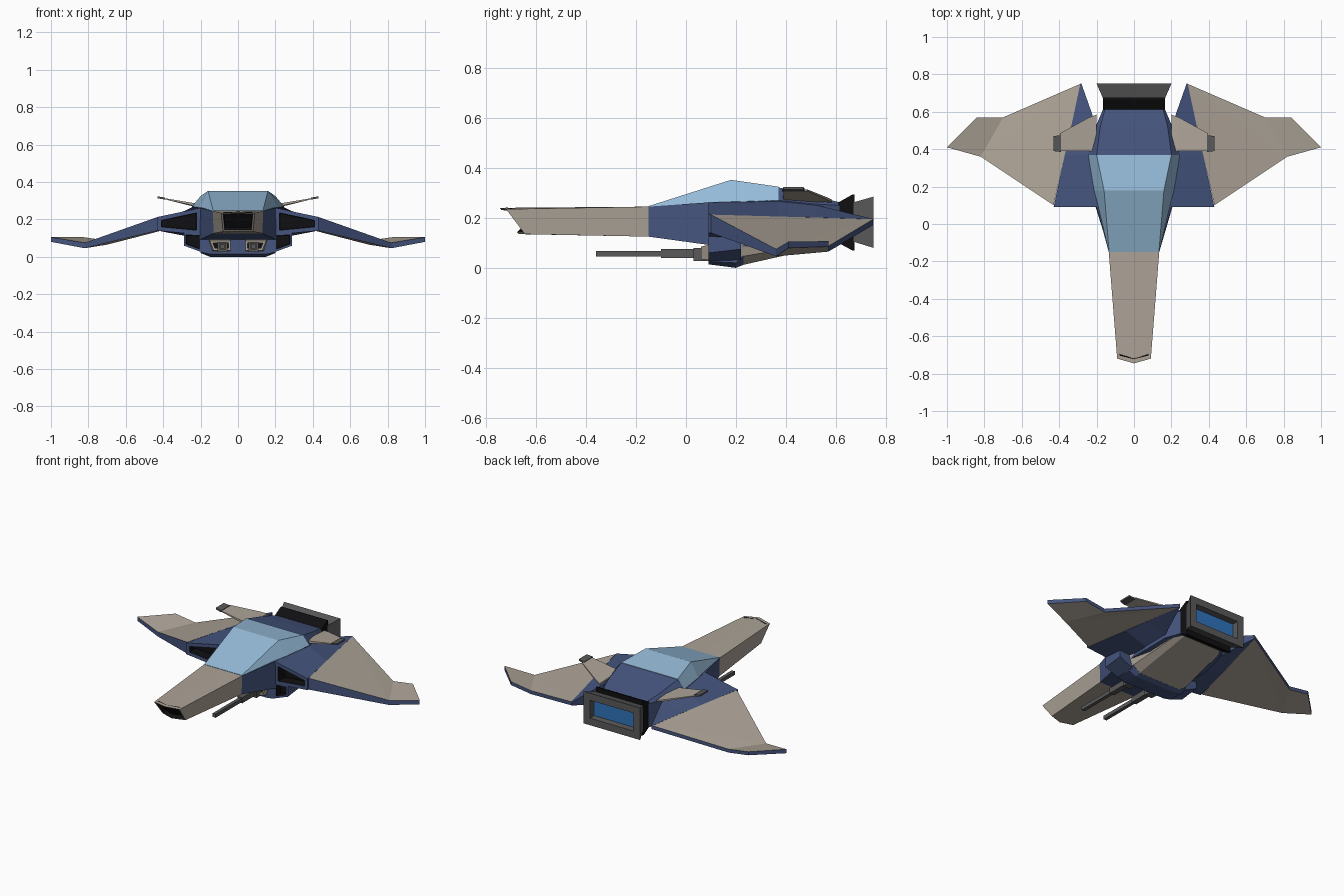
import bpy, bmesh

if "Cube" in bpy.data.objects:
    bpy.data.objects.remove(bpy.data.objects["Cube"])

COLOURS = {
    "tan": (0.42, 0.37, 0.31, 1), "blue": (0.06, 0.09, 0.21, 1),
    "glass": (0.30, 0.49, 0.68, 1), "black": (0.005, 0.005, 0.006, 1),
    "grey": (0.10, 0.10, 0.10, 1), "glow": (0.03, 0.17, 0.50, 1),
}
MATS = {}
for key, col in COLOURS.items():
    MATS[key] = bpy.data.materials.new(key)
    MATS[key].diffuse_color = col


def finish(name, bm, colours, mirror):
    me = bpy.data.meshes.new(name)
    bm.to_mesh(me)
    bm.free()
    for c in colours:
        me.materials.append(MATS[c])
    ob = bpy.data.objects.new(name, me)
    bpy.context.collection.objects.link(ob)
    if mirror:
        ob.modifiers.new("Mirror", 'MIRROR').use_mirror_merge = False
    return ob


def loft(name, rings, colour, mirror=False, recess=None, cap=0):
    """Skin closed rings; recess=(rim, depth, wall colour, floor colour) hollows one end cap."""
    bm = bmesh.new()
    vs = [[bm.verts.new(p) for p in r] for r in rings]
    n = len(rings[0])
    for a, b in zip(vs, vs[1:]):
        for i in range(n):
            j = (i + 1) % n
            bm.faces.new((a[i], a[j], b[j], b[i]))
    caps = [bm.faces.new(vs[0]), bm.faces.new(vs[-1])]
    bmesh.ops.recalc_face_normals(bm, faces=bm.faces)
    colours = [colour]
    if recess:
        rim, depth, wall, floor = recess
        colours += [wall, floor]
        f = caps[cap]
        bmesh.ops.inset_individual(bm, faces=[f], thickness=rim, use_even_offset=True)
        walls = bmesh.ops.inset_individual(bm, faces=[f], thickness=0.003, depth=-depth)
        for w in walls["faces"]:
            w.material_index = 1
        f.material_index = 2
    return finish(name, bm, colours, mirror)


def at(y, pts):
    return [(x, y, z) for x, z in pts]


def sym(y, half):
    """Full ring from the right half of a cross-section, top to bottom."""
    return at(y, half + [(-x, z) for x, z in reversed(half)])


def box(y0, y1, x0, x1, z0, z1):
    q = [(x0, z0), (x1, z0), (x1, z1), (x0, z1)]
    return [at(y0, q), at(y1, q)]


# Nose with slanted, pointed dark intake face
loft("nose", [
    [(-.09, -.72, .235), (0, -.745, .24), (.09, -.72, .235),
     (.08, -.645, .135), (0, -.67, .135), (-.08, -.645, .135)],
    at(-.15, [(-.135, .245), (0, .245), (.135, .245),
              (.13, .125), (0, .125), (-.13, .125)])],
    "tan", recess=(.01, .02, "black", "black"))

# Fuselage
loft("forward_hull", [
    sym(-.15, [(.135, .245), (.13, .125)]),
    sym(.09, [(.2, .262), (.205, .092)]),
    sym(.37, [(.245, .27), (.22, .08)])], "blue")
loft("rear_hull", [
    sym(.37, [(.2, .322), (.245, .27), (.22, .08)]),
    sym(.52, [(.18, .287), (.205, .255), (.2, .1)]),
    sym(.615, [(.155, .262), (.165, .25), (.165, .1)])], "blue")

# Canopy
loft("canopy", [
    sym(-.15, [(.133, .247), (.135, .243)]),
    sym(.18, [(.16, .352), (.215, .262)]),
    sym(.37, [(.2, .325), (.245, .27)])], "glass")

# Belly pod, its side intakes and the rising panel behind it
loft("belly_pod", [
    sym(.09, [(.2, .13), (.2, .025), (.15, .014)]),
    sym(.2, [(.2, .13), (.2, .02), (.15, 0)]),
    sym(.23, [(.2, .13), (.2, .045), (.15, .012)])], "blue")
loft("lower_intake", [
    at(.09, [(.195, .125), (.29, .13), (.29, .06), (.195, .025)]),
    at(.22, [(.195, .125), (.29, .13), (.29, .075), (.195, .03)])],
    "blue", mirror=True, recess=(.012, .04, "black", "black"))
loft("belly_panel", [
    sym(.22, [(.22, .11), (.2, .045), (.15, .01)]),
    sym(.61, [(.165, .14), (.16, .11), (.13, .098)])], "tan")

# Twin guns: housing, sleeve and barrel
loft("gun_housing", [
    at(.06, [(.04, .035), (.13, .035), (.15, .085), (.04, .085)]),
    at(.1, [(.04, .03), (.14, .03), (.16, .095), (.04, .095)])],
    "tan", mirror=True, recess=(.01, .015, "tan", "black"))
loft("gun_base", box(.03, .12, .055, .11, .027, .08), "grey", mirror=True)
loft("gun_sleeve", box(-.1, .03, .065, .1, .04, .075), "grey", mirror=True)
loft("gun_barrel", box(-.36, -.1, .072, .094, .045, .068), "grey", mirror=True)

# Wing roots with main intakes
loft("wing_root", [
    at(.09, [(.2, .262), (.43, .213), (.43, .14), (.2, .118)]),
    at(.37, [(.24, .268), (.37, .205), (.37, .15), (.22, .1)]),
    at(.52, [(.2, .252), (.336, .202), (.336, .16), (.2, .12)]),
    at(.75, [(.281, .195), (.287, .195), (.287, .172), (.281, .172)])],
    "blue", mirror=True, recess=(.022, .06, "black", "black"))

# Wings: tan skins, blue rim, upturned tips
outline = [(.43, .1, .213, .14), (.82, .36, .075, .046), (1, .41, .105, .08),
           (.84, .57, .107, .085), (.7, .57, .087, .065), (.285, .75, .195, .172)]
bm = bmesh.new()
top = [bm.verts.new((x, y, t)) for x, y, t, b in outline]
low = [bm.verts.new((x, y, b)) for x, y, t, b in outline]
for side in (top, low):
    for ids in ((0, 1, 5), (1, 4, 5), (1, 2, 3, 4)):
        bm.faces.new([side[i] for i in ids])
for i in range(6):
    j = (i + 1) % 6
    bm.faces.new((top[i], top[j], low[j], low[i])).material_index = 1
bmesh.ops.recalc_face_normals(bm, faces=bm.faces)
finish("wing", bm, ["tan", "blue"], True)

# Small upper fins with grey tips
loft("fin", [
    [(.2, .385, .282), (.2, .585, .272), (.2, .585, .262), (.2, .385, .268)],
    [(.24, .39, .288), (.24, .57, .28), (.24, .57, .27), (.24, .39, .274)],
    [(.395, .39, .314), (.395, .485, .314), (.395, .485, .308), (.395, .39, .308)]],
    "tan", mirror=True)
loft("fin_tip", [
    [(.39, .385, .317), (.39, .475, .317), (.39, .475, .306), (.39, .385, .306)],
    [(.43, .39, .323), (.43, .47, .323), (.43, .47, .313), (.43, .39, .313)]],
    "grey", mirror=True)

# Engine collar and flared nozzle with glowing exhaust
loft("engine_collar", [
    sym(.61, [(.165, .262), (.165, .1)]),
    sym(.665, [(.165, .293), (.165, .07)]),
    sym(.675, [(.165, .293), (.165, .07)])], "black")
loft("engine_nozzle", [
    sym(.67, [(.165, .262), (.165, .105)]),
    sym(.75, [(.2, .285), (.2, .08)])],
    "grey", recess=(.045, .04, "grey", "glow"), cap=1)

for m in bpy.data.materials:
    if m.users and not m.is_grease_pencil:
        m.use_nodes = True
        m.node_tree.nodes["Principled BSDF"].inputs["Base Color"].default_value = m.diffuse_color
